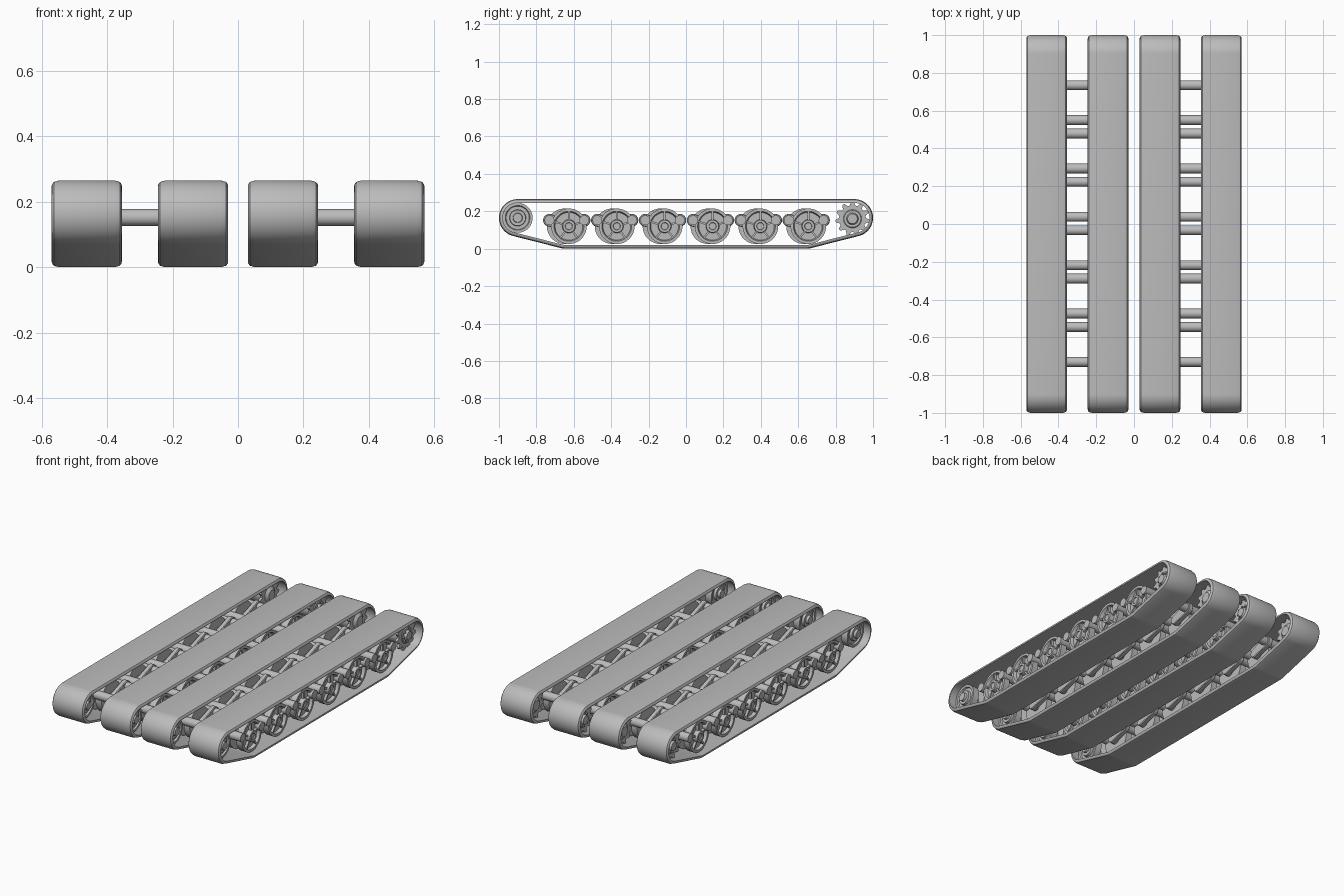
import bpy, bmesh, math
from mathutils import Matrix

if "Cube" in bpy.data.objects:
    bpy.data.objects.remove(bpy.data.objects["Cube"])

grey = bpy.data.materials.new("plain_grey")
grey.use_nodes = True
grey.diffuse_color = (0.5, 0.5, 0.5, 1)
grey.node_tree.nodes["Principled BSDF"].inputs["Base Color"].default_value = (0.5, 0.5, 0.5, 1)

TRACK_X = 0.1625      # track centre from the middle of its pair
HALF_W = 0.1075       # half the track width
PITCH = 0.256


def finish(bm, name, x=0, y=0, z=0, side=1):
    """Mirror by side, move into place and smooth."""
    bmesh.ops.transform(bm, matrix=Matrix.Diagonal((side, 1, 1, 1)), verts=bm.verts)
    bmesh.ops.recalc_face_normals(bm, faces=bm.faces)
    mesh = bpy.data.meshes.new(name)
    bm.to_mesh(mesh)
    bm.free()
    mesh.materials.append(grey)
    obj = bpy.data.objects.new(name, mesh)
    obj.location = (x, y, z)
    bpy.context.collection.objects.link(obj)
    bpy.context.view_layer.objects.active = obj
    bpy.ops.object.select_all(action="DESELECT")
    obj.select_set(True)
    bpy.ops.object.shade_smooth_by_angle(angle=math.radians(35))
    return obj


def bridge(bm, rings, wrap=False):
    """Skin a list of equal closed loops; cap the ends unless wrapped."""
    rings = [[bm.verts.new(p) for p in ring] for ring in rings]
    pairs = list(zip(rings, rings[1:])) + ([(rings[-1], rings[0])] if wrap else [])
    for a, b in pairs:
        for i in range(len(a)):
            j = (i + 1) % len(a)
            bm.faces.new((a[i], a[j], b[j], b[i]))
    if not wrap:
        bm.faces.new(rings[0])
        bm.faces.new(rings[-1])


def hull_loop(circles, x, inset=0, steps=96):
    """Belt-like outline around circles (y, z, radius) at a given x."""
    loop = []
    for i in range(steps):
        a = 2 * math.pi * (i + 0.5) / steps
        c, s = math.cos(a), math.sin(a)
        y, z, r = max(circles, key=lambda k: k[0] * c + k[1] * s + k[2])
        loop.append((x, y + (r - inset) * c, z + (r - inset) * s))
    return loop


def lathe(bm, profile, steps=40):
    """Turn (x, radius) points around the x axis."""
    bridge(bm, [hull_loop([(0, 0, r)], x, 0, steps) for x, r in profile])


def track_band(name, x):
    circles = [(-0.9, 0.165, 0.1), (-0.64, 0.13, 0.13), (0.64, 0.13, 0.13), (0.9, 0.165, 0.1)]
    t, b, w = 0.02, 0.022, HALF_W
    half = [(w, t), (w, b * 0.8), (w - b * 0.07, b * 0.5), (w - b * 0.3, b * 0.2), (w - b, 0)]
    section = half + [(-px, d) for px, d in reversed(half)]
    bm = bmesh.new()
    bridge(bm, [hull_loop(circles, px, d, 120) for px, d in section], wrap=True)
    finish(bm, name, x)


def road_wheel(name, x, y, z, side):
    bm = bmesh.new()
    # twin dished discs joined by a hub
    lathe(bm, [(0.03, 0.03), (0.03, 0.095), (0.07, 0.095), (0.07, 0.08),
               (0.052, 0.074), (0.052, 0.036), (0.08, 0.033), (0.08, 0.02), (0.074, 0.018)])
    lathe(bm, [(-0.055, 0.04), (-0.055, 0.095), (-0.015, 0.095), (-0.015, 0.04)])
    lathe(bm, [(-0.06, 0.03), (0.035, 0.03)], 24)
    # tapered spoke ribs
    for k in range(5):
        rot = Matrix.Rotation(2 * math.pi * k / 5, 4, "X")
        rib = bmesh.ops.create_cube(bm, size=1)["verts"]
        bmesh.ops.transform(bm, matrix=rot @ Matrix.Translation((0.056, 0, 0.055))
                            @ Matrix.Diagonal((0.022, 0.01, 0.05, 1)), verts=rib)
    finish(bm, name, x, y, z, side)


def swing_arm(name, x, bar, wheel, side):
    bm = bmesh.new()
    arm = [(*bar, 0.034), (*wheel, 0.03)]
    bridge(bm, [hull_loop(arm, -0.09, 0.004, 40), hull_loop(arm, -0.086, 0, 40),
                hull_loop(arm, -0.064, 0, 40), hull_loop(arm, -0.06, 0.004, 40)])
    finish(bm, name, x, side=side)


def idler(name, x, side):
    bm = bmesh.new()
    for flip in (1, -1):
        lathe(bm, [(flip * px, r) for px, r in
                   [(0.02, 0.03), (0.02, 0.08), (0.06, 0.08), (0.06, 0.066), (0.05, 0.062),
                    (0.05, 0.044), (0.065, 0.042), (0.065, 0.026), (0.08, 0.024), (0.08, 0.01)]])
    lathe(bm, [(-0.03, 0.03), (0.03, 0.03)], 24)
    finish(bm, name, x, -0.9, 0.165, side)


def sprocket(name, x, side):
    bm = bmesh.new()
    teeth = 11
    # toothed rings: two low and two high points per tooth
    radii = [0.072, 0.072, 0.091, 0.091]
    outline = []
    for i in range(teeth * 4):
        a = 2 * math.pi * (i + 0.5) / (teeth * 4)
        r = radii[i % 4]
        outline.append((r * math.cos(a), r * math.sin(a)))
    for px in (-0.055, 0.045):
        bridge(bm, [[(px + dx, y, z) for y, z in outline] for dx in (0, 0.015)])
    lathe(bm, [(-0.07, 0.03), (-0.045, 0.06), (0.05, 0.06), (0.064, 0.045),
               (0.064, 0.032), (0.08, 0.026), (0.08, 0.014)], 32)
    # hub bolts
    for k in range(8):
        a = 2 * math.pi * k / 8
        bolt = bmesh.ops.create_cone(bm, cap_ends=True, segments=8, radius1=0.006,
                                     radius2=0.006, depth=0.012)["verts"]
        spot = Matrix.Translation((0.066, 0.038 * math.cos(a), 0.038 * math.sin(a)))
        bmesh.ops.transform(bm, matrix=spot @ Matrix.Rotation(math.pi / 2, 4, "Y"), verts=bolt)
    finish(bm, name, x, 0.89, 0.16, side)


def torsion_bar(name, x, y):
    bm = bmesh.new()
    lathe(bm, [(-0.245, 0.02), (-0.245, 0.026), (0.245, 0.026), (0.245, 0.02)], 24)
    finish(bm, name, x, y, 0.152)


# two pairs of tracks; arms trail on one side and lead on the other
for pair_x, pair in ((-0.3, "right"), (0.3, "left")):
    for side, half in ((-1, "right"), (1, "left")):
        x = pair_x + side * TRACK_X
        tag = f"{pair}_pair_{half}"
        track_band(f"{tag}_track", x)
        idler(f"{tag}_idler", x, side)
        sprocket(f"{tag}_sprocket", x, side)
        first_bar, reach = (-0.73, 0.104) if side > 0 else (-0.545, -0.104)
        for i in range(6):
            bar_y = first_bar + PITCH * i
            wheel_y = bar_y + reach
            road_wheel(f"{tag}_road_wheel_{i + 1}", x, wheel_y, 0.12, side)
            swing_arm(f"{tag}_swing_arm_{i + 1}", x, (bar_y, 0.152), (wheel_y, 0.12), side)
            torsion_bar(f"{tag}_torsion_bar_{i + 1}", pair_x, bar_y)
